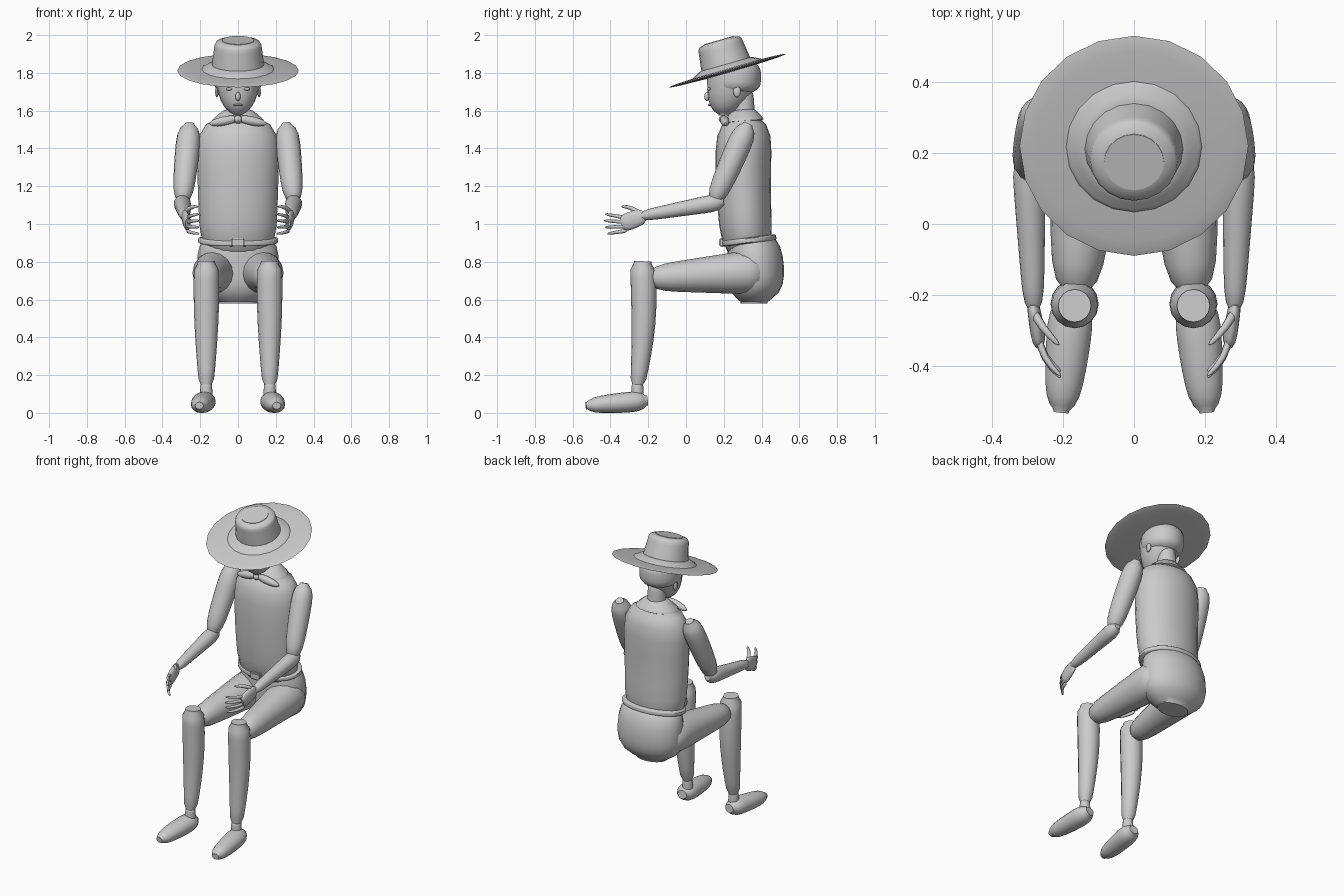
import bpy, bmesh, math
from mathutils import Vector

cube = bpy.data.objects.get("Cube")
if cube:
    bpy.data.objects.remove(cube, do_unlink=True)

grey = bpy.data.materials.new("plain_grey")
grey.use_nodes = True
tone = (0.6, 0.6, 0.6, 1)
grey.diffuse_color = tone
grey.node_tree.nodes["Principled BSDF"].inputs["Base Color"].default_value = tone
UP = Vector((0, 0, 1))


def finish(name, bm, mirror):
    bmesh.ops.recalc_face_normals(bm, faces=bm.faces)
    mesh = bpy.data.meshes.new(name)
    bm.to_mesh(mesh)
    bm.free()
    mesh.materials.append(grey)
    obj = bpy.data.objects.new(name, mesh)
    bpy.context.collection.objects.link(obj)
    if mirror:
        obj.modifiers.new("Mirror", "MIRROR").use_mirror_merge = False
    bpy.ops.object.select_all(action="DESELECT")
    obj.select_set(True)
    bpy.context.view_layer.objects.active = obj
    bpy.ops.object.shade_smooth_by_angle(angle=math.radians(50))


def form(name, start, end, thick, thin, flat=1, swell=0, bow=(0, 0, 0), roundness=8,
         blunt=0.4, axis=None, mirror=False, sides=16, steps=12):
    """Tapered round form from start to end.
    flat scales the second radius, swell and bow act mid-length,
    roundness and blunt shape the end caps."""
    p, q, bow = Vector(start), Vector(end), Vector(bow)
    d = Vector(axis or q - p).normalized()
    u = (Vector((1, 0, 0)) - d * d.x).normalized()
    if abs(d.x) > 0.8:
        u = (UP - d * d.z).normalized()
    v = d.cross(u)
    bm = bmesh.new()
    loops = []
    for i in range(steps + 1):
        t = 0.5 - 0.5 * math.cos(math.pi * i / steps)
        middle = math.sin(math.pi * t)
        cap = math.sqrt(1 - abs(2 * t - 1) ** roundness)
        radius = (thick + (thin - thick) * t) * max(cap, blunt) * (1 + swell * middle)
        centre = p.lerp(q, t) + bow * middle
        angles = [math.tau * k / sides for k in range(sides)]
        loops.append([bm.verts.new(centre + radius * (u * math.cos(a) + v * flat * math.sin(a)))
                      for a in angles])
    for low, high in zip(loops, loops[1:]):
        for k in range(sides):
            bm.faces.new((low[k - 1], low[k], high[k], high[k - 1]))
    bm.faces.new(loops[0])
    bm.faces.new(loops[-1])
    finish(name, bm, mirror)


def pair(name, start, end, thick, thin, **shape):
    form(name, start, end, thick, thin, mirror=True, **shape)


def ball(name, centre, size, mirror=False):
    bm = bmesh.new()
    bmesh.ops.create_uvsphere(bm, u_segments=10, v_segments=6, radius=1)
    bmesh.ops.scale(bm, vec=size, verts=bm.verts)
    bmesh.ops.translate(bm, vec=centre, verts=bm.verts)
    finish(name, bm, mirror)


# Trunk
form("torso", (0, .33, .8), (0, .31, 1.58), .2, .225, flat=.68, bow=(0, -.015, 0),
     roundness=6, axis=UP, sides=24)
form("pelvis", (0, .36, .58), (0, .34, .98), .21, .2, flat=.68, swell=.06, bow=(0, .02, 0),
     roundness=4, blunt=.5, axis=UP, sides=24)
form("belt", (0, .335, .893), (0, .333, .933), .213, .213, flat=.68, axis=(0, -.12, 1), sides=24)
bm = bmesh.new()
bmesh.ops.create_cube(bm, size=1)
bmesh.ops.scale(bm, vec=(.075, .03, .05), verts=bm.verts)
bmesh.ops.bevel(bm, geom=bm.edges[:], offset=.008, segments=2, affect="EDGES")
bmesh.ops.translate(bm, vec=(0, .19, .902), verts=bm.verts)
finish("buckle", bm, False)

# Neck and scarf
form("neck", (0, .31, 1.5), (0, .3, 1.72), .06, .055)
form("scarf_collar", (0, .3, 1.535), (0, .305, 1.61), .155, .07, flat=.8, axis=(0, -.08, 1))
pair("scarf_end", (0, .2, 1.56), (.15, .21, 1.53), .018, .016, swell=.4, roundness=4)
ball("scarf_knot", (0, .195, 1.555), (.022, .022, .02))

# Head
form("head", (0, .2, 1.575), (0, .26, 1.88), .08, .145, flat=1.13, bow=(0, .01, 0),
     roundness=3, blunt=.3, axis=UP, sides=20)
form("hair", (0, .262, 1.685), (0, .262, 1.87), .128, .128, flat=1.05, roundness=4)
ball("eye", (.048, .12, 1.715), (.017, .01, .008), True)
ball("ear", (.112, .27, 1.7), (.01, .02, .03), True)
ball("nose", (0, .11, 1.675), (.014, .014, .024))
ball("mouth", (0, .125, 1.63), (.026, .01, .006))

# Hat, tipped forward along one leaning axis
tilt = math.radians(16)
lean = Vector((0, -math.sin(tilt), math.cos(tilt)))
seat = Vector((0, .22, 1.812))
form("hat_brim", seat - lean * .012, seat + lean * .012, .322, .322, roundness=2, sides=20)
form("hat_flare", seat, seat + lean * .04, .21, .135, sides=20)
form("hat_crown", seat, seat + lean * .168, .143, .12, flat=.97, roundness=16, blunt=.7, sides=20)

# Arms
pair("upper_arm", (.255, .33, 1.53), (.295, .145, 1.11), .064, .05, swell=.1, roundness=6)
pair("forearm", (.297, .2, 1.12), (.282, -.25, 1.04), .05, .028)

# Hands: flat palm, fingers fanned from its front edge
pair("palm", (.285, -.22, 1.045), (.266, -.34, 1), .017, .019, flat=2.3, swell=.1, blunt=.7)
for i in range(4):
    root = 1.033 - i * .023
    reach = -.42 - .012 * math.cos(i - 1)
    pair(f"finger_{i + 1}", (.268, -.315, root), (.207, reach, root + .02 - i * .012),
         .011, .007, bow=(.012, -.005, 0), sides=8, steps=6)
pair("thumb", (.285, -.24, 1.05), (.212, -.34, 1.093), .014, .008, bow=(.008, 0, .012),
     sides=8, steps=6)

# Legs
pair("thigh", (.12, .42, .75), (.165, -.2, .712), .125, .066)
pair("shin", (.167, -.23, .803), (.168, -.257, .137), .066, .039, swell=.2,
     bow=(0, .018, 0), roundness=20, blunt=.7)
pair("ankle", (.168, -.257, .08), (.168, -.257, .16), .034, .03)
pair("foot", (.172, -.205, .065), (.205, -.53, .038), .062, .044, flat=.86, swell=.14,
     roundness=6, blunt=.5)
